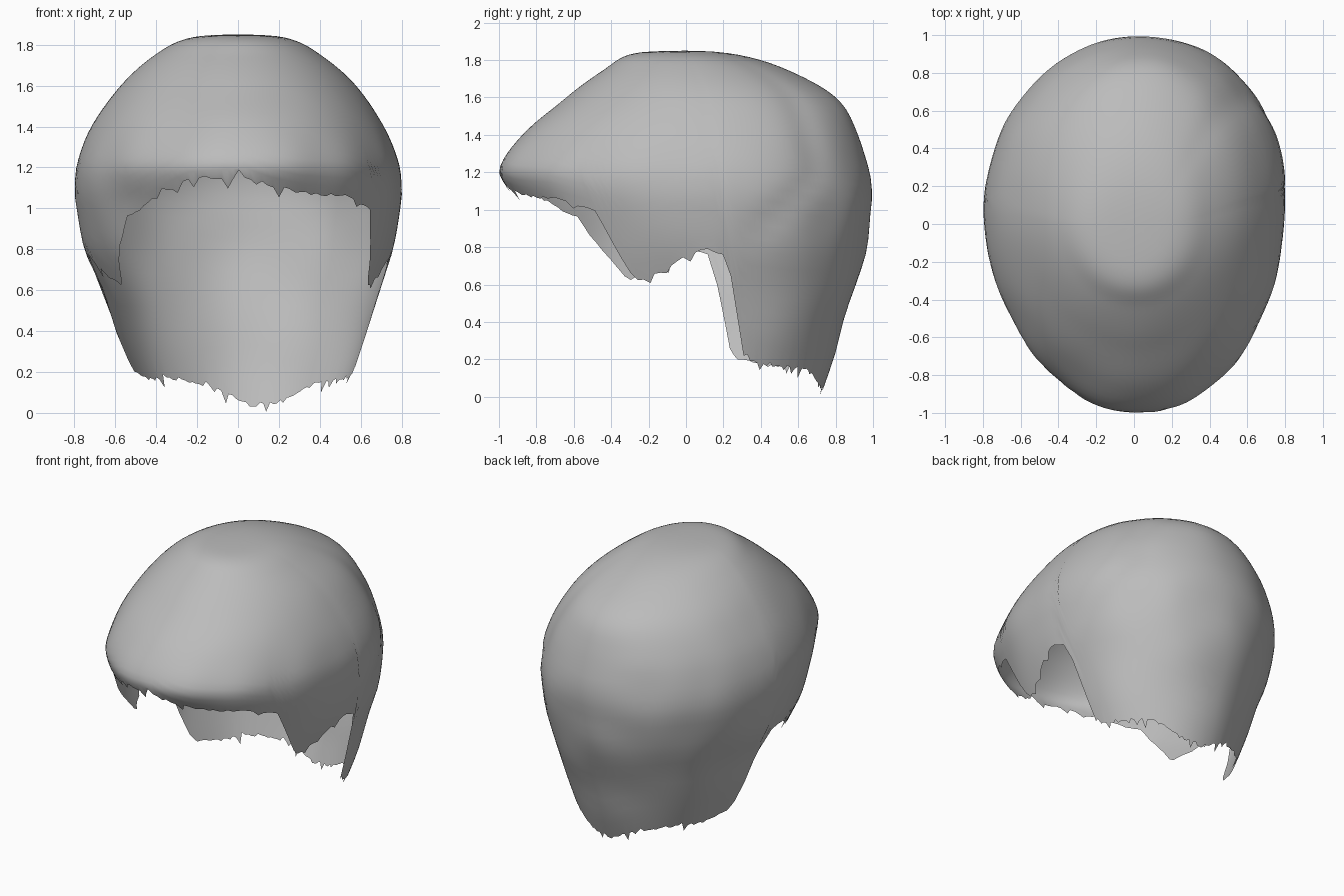
import bpy, bmesh, math, random
from mathutils import Vector, noise

random.seed(4)
if "Cube" in bpy.data.objects:
    bpy.data.objects.remove(bpy.data.objects["Cube"], do_unlink=True)

TOP, COLS, ROWS = 1.85, 180, 36

# Horizontal sections: height, front y, back y, half width, y of widest point
SECTIONS = [
    (1.85, 0.0, 0.0, 0.0, 0.0), (1.84, -0.25, 0.2, 0.2, 0.0),
    (1.74, -0.45, 0.56, 0.42, 0.05), (1.6, -0.64, 0.8, 0.575, 0.1),
    (1.4, -0.87, 0.92, 0.715, 0.13), (1.22, -1.0, 0.975, 0.785, 0.14),
    (1.13, -0.97, 0.99, 0.8, 0.15), (1.04, -0.91, 0.995, 0.8, 0.16),
    (0.8, -0.84, 0.965, 0.75, 0.19), (0.6, -0.78, 0.91, 0.675, 0.22),
    (0.4, -0.7, 0.84, 0.615, 0.24), (0.2, -0.6, 0.785, 0.54, 0.25),
    (0.0, -0.5, 0.72, 0.46, 0.25)]
KEYS = [math.sqrt(TOP - s[0]) for s in SECTIONS]

# Hem height by angle from the front, for each side
HEM_BACK = [(61, 0.62), (72, 0.68), (79, 0.75), (85, 0.79), (90, 0.77),
            (92, 0.64), (95, 0.28), (100, 0.2), (115, 0.17)]
HEM_LEFT = [(0, 1.16), (10, 1.11), (20, 1.08), (40, 1.06), (52, 1.0)] + HEM_BACK + [
    (140, 0.15), (160, 0.06), (180, 0.04)]
HEM_RIGHT = [(0, 1.16), (20, 1.14), (33, 1.05), (46, 0.96)] + HEM_BACK + [
    (140, 0.17), (160, 0.13), (180, 0.04)]


def linear(table, a):
    for (a0, v0), (a1, v1) in zip(table, table[1:]):
        if a <= a1:
            return v0 + (v1 - v0) * (a - a0) / (a1 - a0)
    return table[-1][1]


def slope(i, k):
    lo, hi = max(i - 1, 0), min(i + 1, len(KEYS) - 1)
    return (SECTIONS[hi][k] - SECTIONS[lo][k]) / (KEYS[hi] - KEYS[lo])


def section(q, k):
    """Smooth value of one section column at depth parameter q."""
    i = 0
    while i < len(KEYS) - 2 and q > KEYS[i + 1]:
        i += 1
    h = KEYS[i + 1] - KEYS[i]
    t = min((q - KEYS[i]) / h, 1)
    return ((2*t**3 - 3*t**2 + 1) * SECTIONS[i][k] + (t**3 - 2*t**2 + t) * h * slope(i, k)
            + (3*t**2 - 2*t**3) * SECTIONS[i + 1][k] + (t**3 - t**2) * h * slope(i + 1, k))


def surface(deg, z):
    q = math.sqrt(max(TOP - z, 0))
    front, back, width, mid = (section(q, k) for k in range(1, 5))
    c, s = math.cos(math.radians(deg)), math.sin(math.radians(deg))
    # The right side is widest further forward than the left
    mid -= 0.04 * (1 - s) * min(q, 1)
    y = mid - c * ((mid - front) if c > 0 else (back - mid))
    x = width * s + 0.04 * abs(c) * min(q, 1)
    x += 0.018 * min(max(0.8 - z, 0) * 4, 1)
    # Soft waves, and a shallow groove sweeping behind the left ear
    wave = 1 + 0.012 * noise.noise(Vector((x, y, z)) * 3.2) * min(q * 2, 1)
    groove = 132 - 30 * min(max((1.2 - z) / 0.35, 0), 1)
    wave -= 0.015 * math.exp(-((deg - groove) / 8) ** 2 - ((z - 1.3) / 0.5) ** 4)
    return Vector((x * wave, y * wave, z))


# Hair shell
bm = bmesh.new()
pole = bm.verts.new((0, 0, TOP))
columns = []
for i in range(COLS):
    deg = 360 * i / COLS
    hem = linear(HEM_LEFT, deg) if deg <= 180 else linear(HEM_RIGHT, 360 - deg)
    column = []
    for r in range(1, ROWS + 1):
        # Ragged strand tips on the last row
        low = hem
        if r == ROWS:
            spike = 0.06 if random.random() < 0.18 else 0.012
            low = max(0.0, hem + random.uniform(-spike, spike / 2))
        z = TOP - (TOP - low) * (r / ROWS) ** 2
        column.append(bm.verts.new(surface(deg, z)))
    columns.append(column)
for a, b in zip(columns, columns[1:] + columns[:1]):
    bm.faces.new((pole, a[0], b[0]))
    for r in range(ROWS - 1):
        bm.faces.new((a[r], a[r + 1], b[r + 1], b[r]))
bmesh.ops.recalc_face_normals(bm, faces=bm.faces)
if sum(f.normal.z for f in pole.link_faces) < 0:
    bmesh.ops.reverse_faces(bm, faces=bm.faces)
for f in bm.faces:
    f.smooth = True

mesh = bpy.data.meshes.new("hair_shell")
bm.to_mesh(mesh)
bm.free()
hair = bpy.data.objects.new("hair_shell", mesh)
bpy.context.collection.objects.link(hair)

grey = bpy.data.materials.new("plain grey")
grey.use_nodes = True
color = (0.5, 0.5, 0.5, 1)
grey.diffuse_color = color
grey.node_tree.nodes["Principled BSDF"].inputs["Base Color"].default_value = color
mesh.materials.append(grey)
